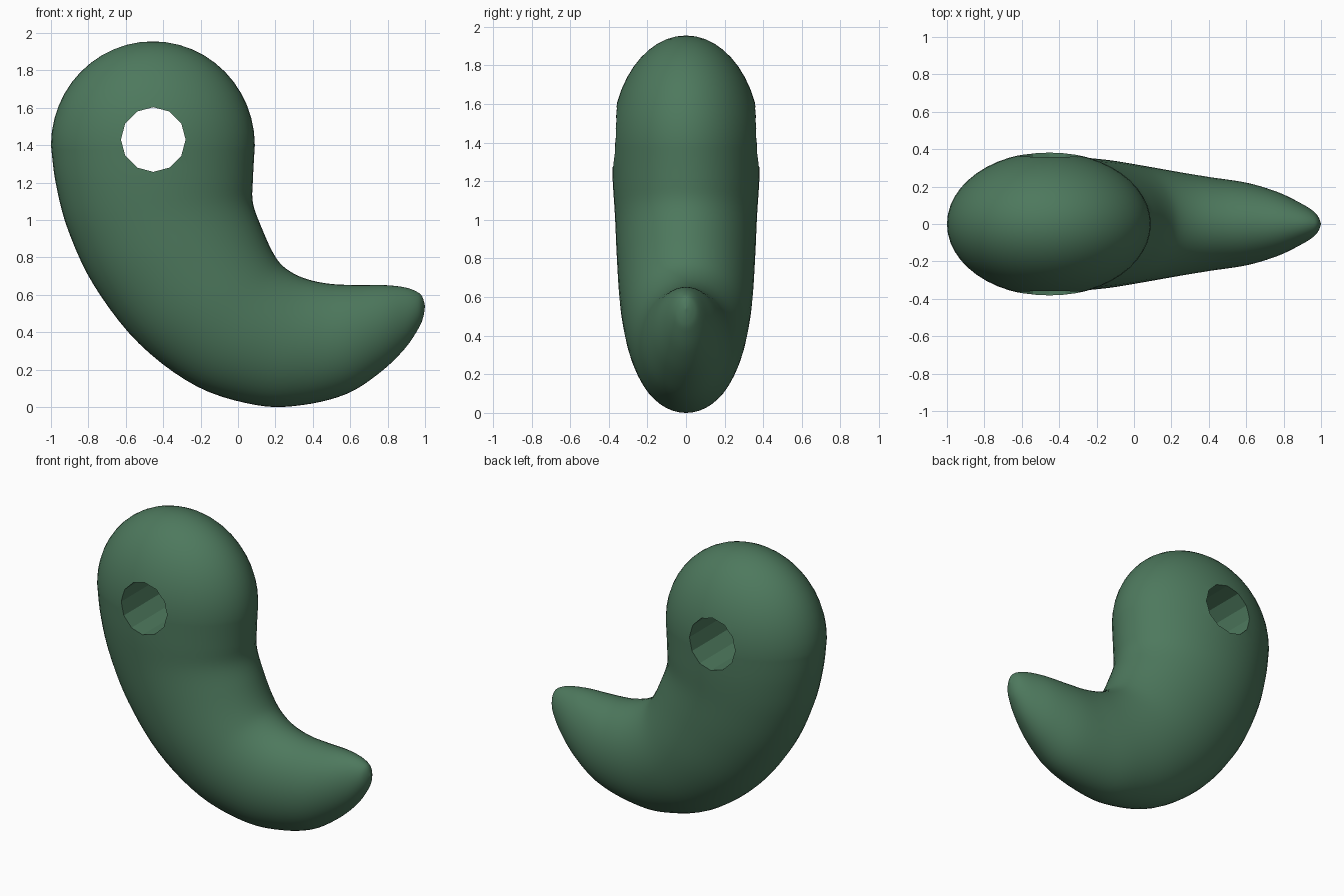
import bpy, bmesh, math
from mathutils import Vector

if "Cube" in bpy.data.objects:
    bpy.data.objects.remove(bpy.data.objects["Cube"])

# Stations along the body: outer x, outer z, inner x, inner z, half depth
STATIONS = [
    (-1.00, 1.40, 0.09, 1.40, 0.385),
    (-0.975, 1.20, 0.08, 1.22, 0.38),
    (-0.91, 0.95, 0.08, 1.09, 0.368),
    (-0.77, 0.65, 0.13, 0.95, 0.358),
    (-0.53, 0.34, 0.19, 0.82, 0.343),
    (-0.22, 0.11, 0.25, 0.745, 0.315),
    (0.10, 0.01, 0.35, 0.69, 0.28),
    (0.34, 0.01, 0.48, 0.66, 0.25),
    (0.58, 0.07, 0.63, 0.652, 0.22),
    (0.76, 0.185, 0.78, 0.652, 0.17),
    (0.89, 0.31, 0.89, 0.64, 0.112),
    (0.965, 0.42, 0.955, 0.617, 0.068),
    (0.99, 0.48, 0.985, 0.59, 0.034),
    (1.00, 0.54, 1.00, 0.54, 0.0),
]
SIDES, STEPS, CAP = 48, 5, 12


def spline(pts, i, t):
    """Catmull-Rom point between stations i and i + 1."""
    n = len(pts) - 1
    p0, p1, p2, p3 = (pts[min(max(j, 0), n)] for j in range(i - 1, i + 3))
    return [0.5 * (2 * b + (c - a) * t + (2 * a - 5 * b + 4 * c - d) * t * t
                   + (3 * b - a - 3 * c + d) * t ** 3)
            for a, b, c, d in zip(p0, p1, p2, p3)]


# Rounded head cap, then the curved body down to the tail tip
sections = []
for k in range(1, CAP):
    a = math.radians(90 * (1 - k / CAP))
    z, w = 1.40 + 0.555 * math.sin(a), math.cos(a)
    sections.append((-0.455 - 0.545 * w, z, -0.455 + 0.545 * w, z, 0.385 * w))
for i in range(len(STATIONS) - 1):
    sections += [spline(STATIONS, i, s / STEPS) for s in range(STEPS)]

bm = bmesh.new()
rings = []
for ox, oz, ix, iz, d in sections:
    mid = Vector(((ox + ix) / 2, 0, (oz + iz) / 2))
    half = Vector(((ix - ox) / 2, 0, (iz - oz) / 2))
    rings.append([bm.verts.new(mid + half * math.cos(a) + Vector((0, d * math.sin(a), 0)))
                  for a in (math.tau * k / SIDES for k in range(SIDES))])
for r, s in zip(rings, rings[1:]):
    for k in range(SIDES):
        n = (k + 1) % SIDES
        bm.faces.new((r[k], r[n], s[n], s[k]))
for ring, tip in ((rings[0], (-0.455, 0, 1.955)), (rings[-1], (1.0, 0, 0.54))):
    v = bm.verts.new(tip)
    for k in range(SIDES):
        bm.faces.new((ring[k], ring[(k + 1) % SIDES], v))
bmesh.ops.recalc_face_normals(bm, faces=bm.faces)
mesh = bpy.data.meshes.new("curved_bead")
bm.to_mesh(mesh)
bm.free()
bead = bpy.data.objects.new("curved_bead", mesh)
bpy.context.collection.objects.link(bead)

# Twelve-sided cord hole through the head
bpy.ops.mesh.primitive_cylinder_add(vertices=12, radius=0.173, depth=2,
                                    location=(-0.453, 0, 1.43),
                                    rotation=(math.pi / 2, 0, 0))
cutter = bpy.context.object
cutter.name = "hole_cutter"
cutter.hide_render = True
mod = bead.modifiers.new("cord_hole", 'BOOLEAN')
mod.operation = 'DIFFERENCE'
mod.solver = 'EXACT'
mod.object = cutter
bpy.ops.object.select_all(action='DESELECT')
bead.select_set(True)
bpy.context.view_layer.objects.active = bead
bpy.ops.object.modifier_apply(modifier=mod.name)
bpy.data.objects.remove(cutter)
bpy.ops.object.shade_smooth_by_angle(angle=math.radians(28))

# Green stone
green = bpy.data.materials.new("green_stone")
green.diffuse_color = (0.075, 0.19, 0.11, 1)
green.use_nodes = True
green.node_tree.nodes["Principled BSDF"].inputs["Base Color"].default_value = green.diffuse_color
bead.data.materials.clear()
bead.data.materials.append(green)
